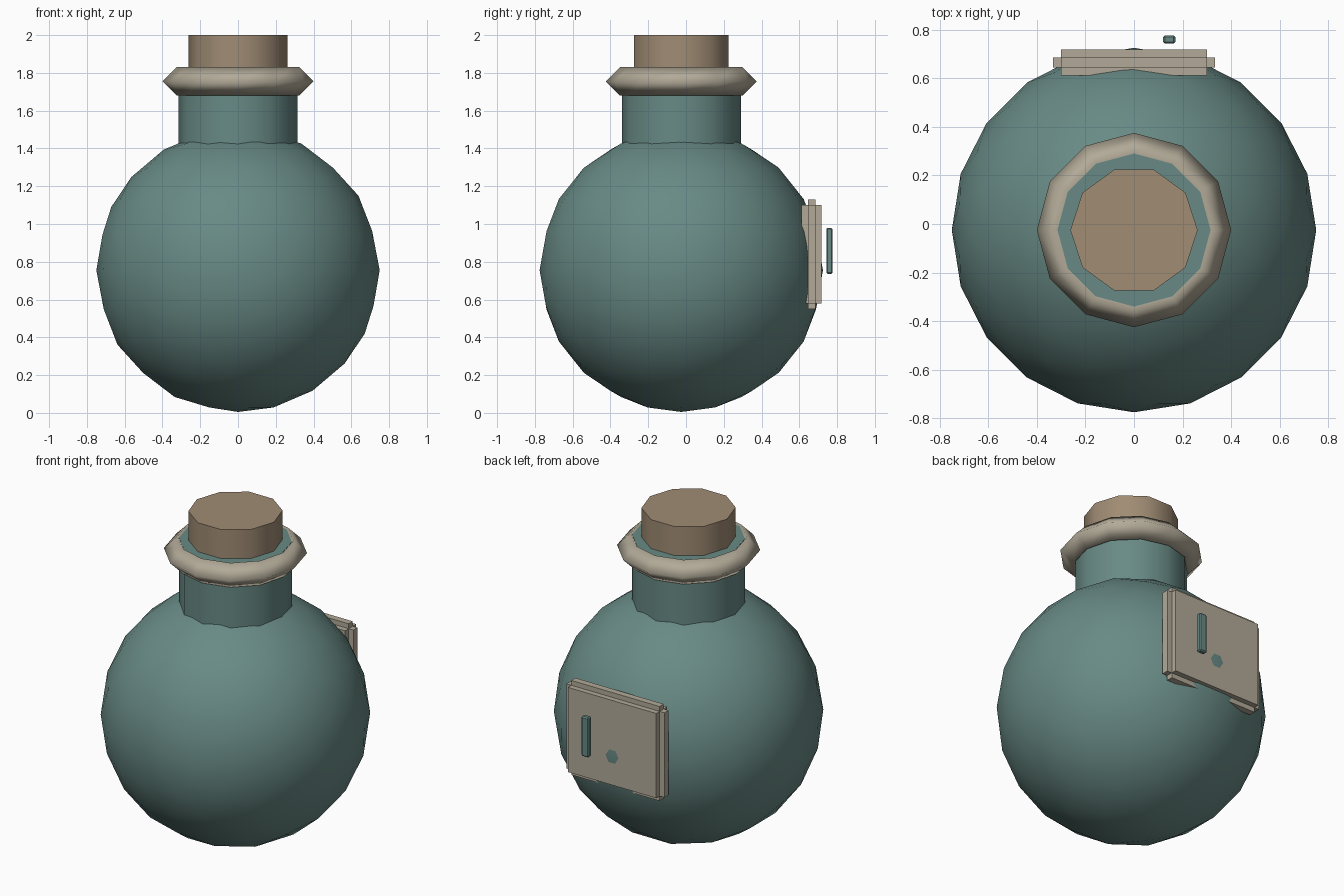
import bpy, math
from mathutils import Matrix

cube = bpy.data.objects.get("Cube")
if cube:
    bpy.data.objects.remove(cube, do_unlink=True)

CY = -0.025  # depth of the flask axis


def material(name, rgb):
    lin = [((c / 255 + 0.055) / 1.055) ** 2.4 for c in rgb] + [1]
    m = bpy.data.materials.new(name)
    m.use_nodes = True
    m.diffuse_color = lin
    m.node_tree.nodes["Principled BSDF"].inputs["Base Color"].default_value = lin
    return m


teal = material("teal glass", (104, 138, 133))
beige = material("pale beige", (178, 170, 152))
cork = material("cork brown", (160, 140, 116))


def finish(name, mat, angle=None):
    ob = bpy.context.object
    ob.name = ob.data.name = name
    ob.data.materials.clear()
    ob.data.materials.append(mat)
    if angle:
        bpy.ops.object.shade_smooth_by_angle(angle=math.radians(angle))
    return ob


def cylinder(name, sides, r, z0, z1, mat):
    bpy.ops.mesh.primitive_cylinder_add(vertices=sides, radius=r, depth=z1 - z0,
                                        location=(0, CY, (z0 + z1) / 2))
    ob = finish(name, mat)
    # put a corner of the polygon on the x axis
    ob.data.transform(Matrix.Rotation(math.pi / 2, 4, "Z"))
    bpy.ops.object.shade_smooth_by_angle(angle=math.radians(40))


def box(name, x, y, z, mat):
    lo, hi = zip(x, y, z)
    bpy.ops.mesh.primitive_cube_add(size=1, location=[(a + b) / 2 for a, b in zip(lo, hi)])
    ob = finish(name, mat)
    ob.data.transform(Matrix.Diagonal([b - a for a, b in zip(lo, hi)] + [1]))
    return ob


# Round body, turned so its lower ring points to +x
bpy.ops.mesh.primitive_ico_sphere_add(subdivisions=3, radius=0.75, location=(0, CY, 0.755))
body = finish("body", teal)
body.data.transform(Matrix.Rotation(math.pi, 4, "Z"))
bpy.ops.object.shade_smooth_by_angle(angle=math.radians(60))

# Neck, lip and stopper
cylinder("neck", 12, 0.315, 1.36, 1.822, teal)
bpy.ops.mesh.primitive_torus_add(major_segments=12, minor_segments=4, major_radius=0.325,
                                 minor_radius=0.075, location=(0, CY, 1.755))
finish("lip", beige, 120)
cylinder("stopper", 10, 0.262, 1.65, 2.0, cork)

# Door on the back: thick panel with thin strips stepping out along its edges
box("door_panel", (-0.30, 0.30), (0.611, 0.718), (0.58, 1.10), beige)
box("door_side_strips", (-0.333, 0.333), (0.645, 0.685), (0.58, 1.10), beige)
box("door_end_strips", (-0.30, 0.30), (0.645, 0.685), (0.55, 1.13), beige)

# Handle standing off the door
handle = box("door_handle", (0.12, 0.17), (0.743, 0.776), (0.735, 0.98), teal)
bevel = handle.modifiers.new("bevel", "BEVEL")
bevel.width = 0.007
bevel.segments = 1
